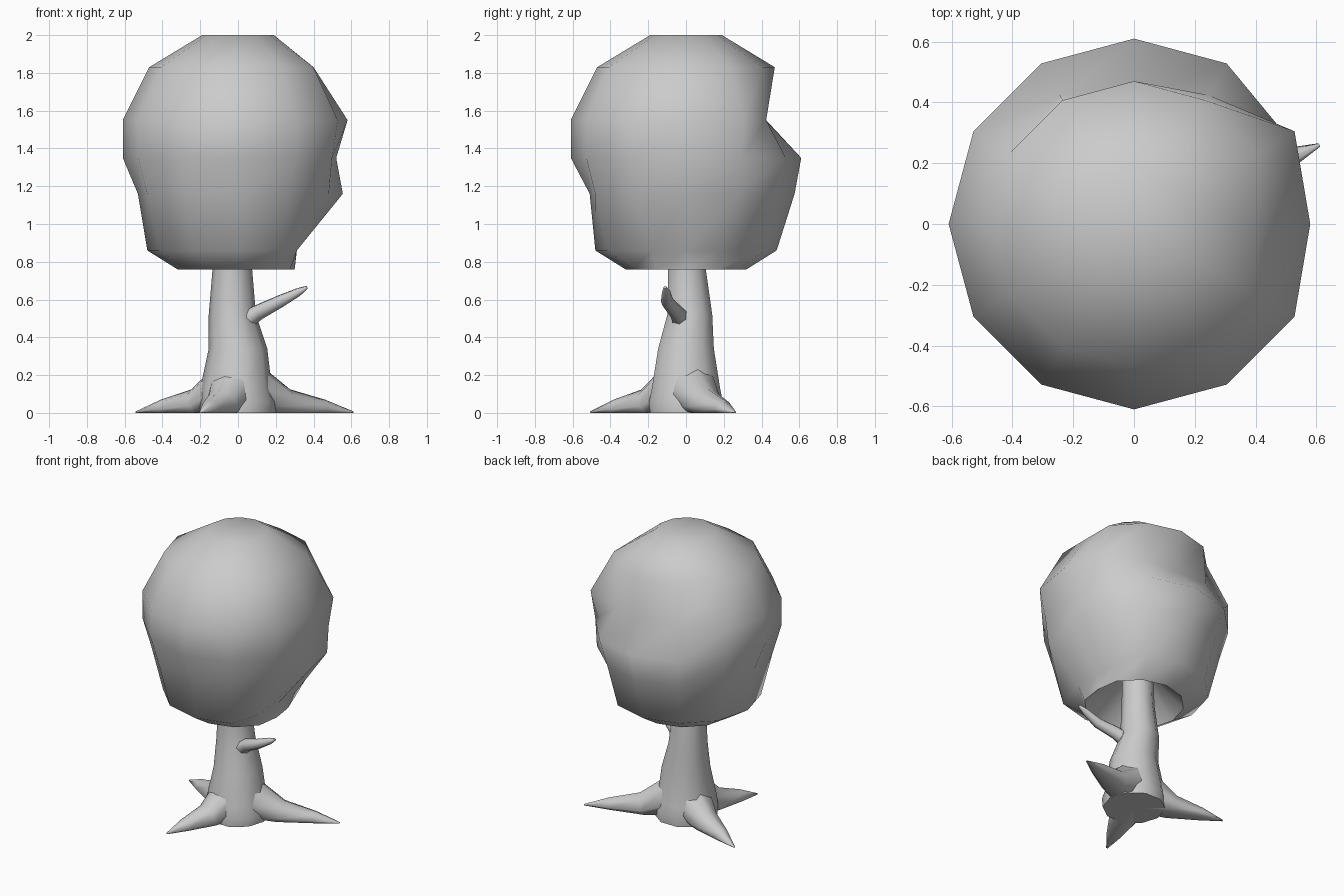
import bpy
import bmesh
from math import sin, cos, tau, radians
from mathutils import Vector

if "Cube" in bpy.data.objects:
    bpy.data.objects.remove(bpy.data.objects["Cube"])


def loft(name, rings, angle=75):
    """Skin a list of equal-length vertex rings, cap both ends, shade smooth."""
    bm = bmesh.new()
    vs = [[bm.verts.new(p) for p in ring] for ring in rings]
    n = len(vs[0])
    for a, b in zip(vs, vs[1:]):
        for i in range(n):
            j = (i + 1) % n
            bm.faces.new((a[i], a[j], b[j], b[i]))
    bm.faces.new(vs[0][::-1])
    bm.faces.new(vs[-1])
    bmesh.ops.recalc_face_normals(bm, faces=bm.faces)
    me = bpy.data.meshes.new(name)
    bm.to_mesh(me)
    bm.free()
    ob = bpy.data.objects.new(name, me)
    bpy.context.collection.objects.link(ob)
    bpy.ops.object.select_all(action='DESELECT')
    ob.select_set(True)
    bpy.context.view_layer.objects.active = ob
    bpy.ops.object.shade_smooth_by_angle(angle=radians(angle))
    return ob


def tube(name, pts, radii, sides=8):
    """Tapered limb along a path, flattened where it meets the ground."""
    pts = [Vector(p) for p in pts]
    rings = []
    for k, (p, r) in enumerate(zip(pts, radii)):
        d = pts[min(k + 1, len(pts) - 1)] - pts[max(k - 1, 0)]
        side = d.cross(Vector((0, 0, 1))).normalized()
        up = side.cross(d).normalized()
        ring = [p + r * (cos(tau * i / sides) * side + sin(tau * i / sides) * up)
                for i in range(sides)]
        for v in ring:
            v.z = max(v.z, 0)
        rings.append(ring)
    return loft(name, rings)


# trunk: (z, radius, centre x, centre y)
trunk = [(0, .20, 0, 0), (.06, .205, 0, 0), (.13, .19, -.01, 0), (.34, .155, 0, 0),
         (.52, .125, -.03, .02), (.76, .105, -.03, .005), (1.0, .10, -.03, 0)]
N = 10
loft("trunk", [[(x + r * cos(tau * i / N), y + r * sin(tau * i / N), z)
                for i in range(N)] for z, r, x, y in trunk])

# three roots, given by their tips
for name, x, y in (("right_root", .61, .26), ("left_root", -.54, .235), ("front_root", -.20, -.505)):
    tube(name,
         [(x * .12, y * .12, .12), (x * .42, y * .42, .035), (x * .75, y * .75, .02), (x, y, .002)],
         [.14, .092, .05, .006])

# side branch
tube("branch", [(.02, -.02, .48), (.11, -.05, .535), (.22, -.10, .59), (.32, -.105, .64), (.365, -.11, .665)],
     [.055, .042, .034, .022, .008], 7)

# canopy: rings from the recessed underside to the flat crown, with dents
profile = [(.98, .10), (.76, .32), (.86, .48), (1.16, .555), (1.35, .61),
           (1.55, .61), (1.83, .47), (2.0, .19)]
dents = {(1, 0): .30, (2, 0): .31, (2, 1): .36, (2, 11): .36,
         (3, 9): .51, (3, 6): .53, (3, 3): .575, (3, 1): .57,
         (4, 0): .52, (4, 1): .58, (4, 11): .575, (5, 0): .58,
         (5, 3): .42, (5, 2): .49, (5, 4): .49,
         (6, 0): .40, (6, 1): .46, (6, 11): .46}
M = 12
rings = []
for k, (z, r) in enumerate(profile):
    shift = -.03 if k == 0 else 0
    rings.append([(dents.get((k, i), r) * cos(tau * i / M) + shift,
                   dents.get((k, i), r) * sin(tau * i / M), z) for i in range(M)])
loft("canopy", rings)
